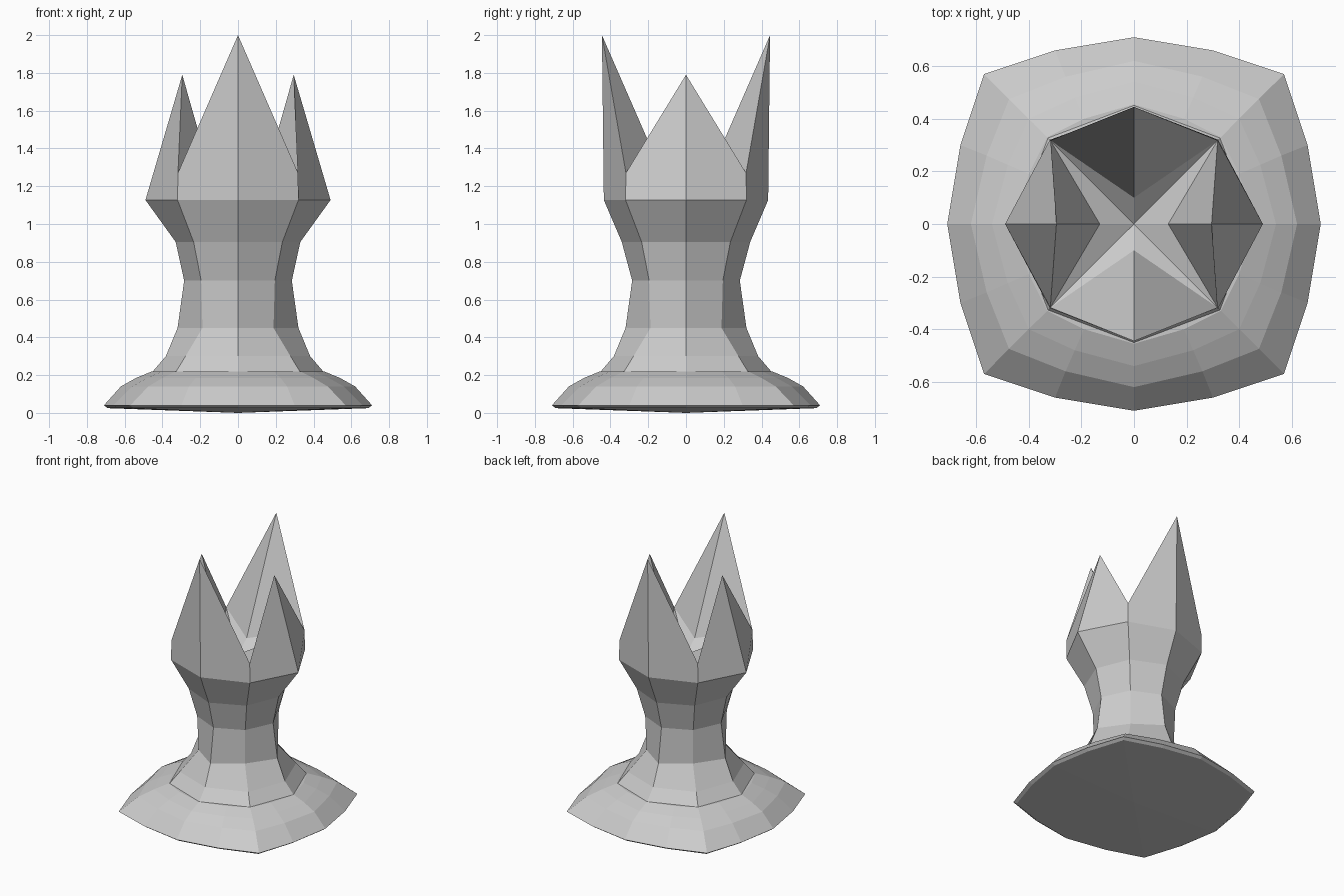
import bpy
from mathutils import Vector

if "Cube" in bpy.data.objects:
    bpy.data.objects.remove(bpy.data.objects["Cube"])


def make_object(name, verts, faces):
    mesh = bpy.data.meshes.new(name)
    mesh.from_pydata([tuple(v) for v in verts], [], faces)
    mesh.validate()
    mesh.update()
    obj = bpy.data.objects.new(name, mesh)
    bpy.context.collection.objects.link(obj)
    return obj


def ring(quarter, z):
    """Repeat a quarter outline four times around z."""
    pts = []
    for sx, sy in ((1, 0), (0, 1), (-1, 0), (0, -1)):
        pts += [Vector((x * sx - y * sy, x * sy + y * sx, z)) for x, y in quarter]
    return pts


def loft(name, rings, bottom=None):
    """Join rings of equal size, cap the top, close the bottom flat or to a point."""
    n = len(rings[0])
    verts = [v for r in rings for v in r]
    faces = []
    for k in range(len(rings) - 1):
        for i in range(n):
            j = (i + 1) % n
            faces.append((k * n + i, k * n + j, (k + 1) * n + j, (k + 1) * n + i))
    top = (len(rings) - 1) * n
    faces.append(tuple(range(top, top + n)))
    if bottom is None:
        faces.append(tuple(reversed(range(n))))
    else:
        verts.append(Vector((0, 0, bottom)))
        faces += [((i + 1) % n, i, len(verts) - 1) for i in range(n)]
    return make_object(name, verts, faces)


# Flared base: sixteen-sided, squarish at the rim and rounder at the top
# (z, middle, shoulder long, shoulder short, corner)
base_profile = [
    (0.025, 0.69, 0.64, 0.29, 0.555),
    (0.04, 0.71, 0.66, 0.30, 0.57),
    (0.14, 0.62, 0.56, 0.26, 0.475),
    (0.185, 0.54, 0.48, 0.225, 0.40),
    (0.22, 0.455, 0.40, 0.19, 0.33),
]
loft("base", [ring([(m, 0), (a, b), (c, c), (b, a)], z)
              for z, m, a, b, c in base_profile], bottom=0.0)

# Octagonal stem: waisted, opening out under the crown (z, middle x, middle y, corner)
stem_profile = [
    (0.215, 0.455, 0.455, 0.33),
    (0.30, 0.382, 0.382, 0.278),
    (0.45, 0.32, 0.32, 0.188),
    (0.70, 0.285, 0.285, 0.195),
    (0.905, 0.33, 0.34, 0.235),
    (1.127, 0.49, 0.435, 0.32),
]


def octagon(z, mx, my, c):
    return [Vector(p) for p in ((mx, 0, z), (c, c, z), (0, my, z), (-c, c, z),
                                (-mx, 0, z), (-c, -c, z), (0, -my, z), (c, -c, z))]


loft("stem", [octagon(*row) for row in stem_profile])

# Crown: four spikes with sloping inner faces and a sunken four-sided floor
foot = octagon(*stem_profile[-1])
valley = octagon(1.27, 0.49, 0.435, 0.318)
tips = octagon(1.79, 0.295, 0.445, 0.3)
inner = octagon(1.21, 0.13, 0.10, 0.1)
verts, faces = [Vector((0, 0, 1.13))], []
for m in (0, 2, 4, 6):
    a, b = (m - 1) % 8, m + 1
    tip = tips[m].copy()
    if m in (2, 6):
        tip.z = 2.0
    s = len(verts)
    verts += [foot[a], foot[m], foot[b], valley[a], valley[b], tip, inner[m]]
    faces += [(s, s + 1, s + 5, s + 3), (s + 1, s + 2, s + 4, s + 5),
              (s + 3, s + 5, s + 6), (s + 5, s + 4, s + 6),
              (s + 3, s + 6, 0), (s + 6, s + 4, 0)]
make_object("crown", verts, faces)
